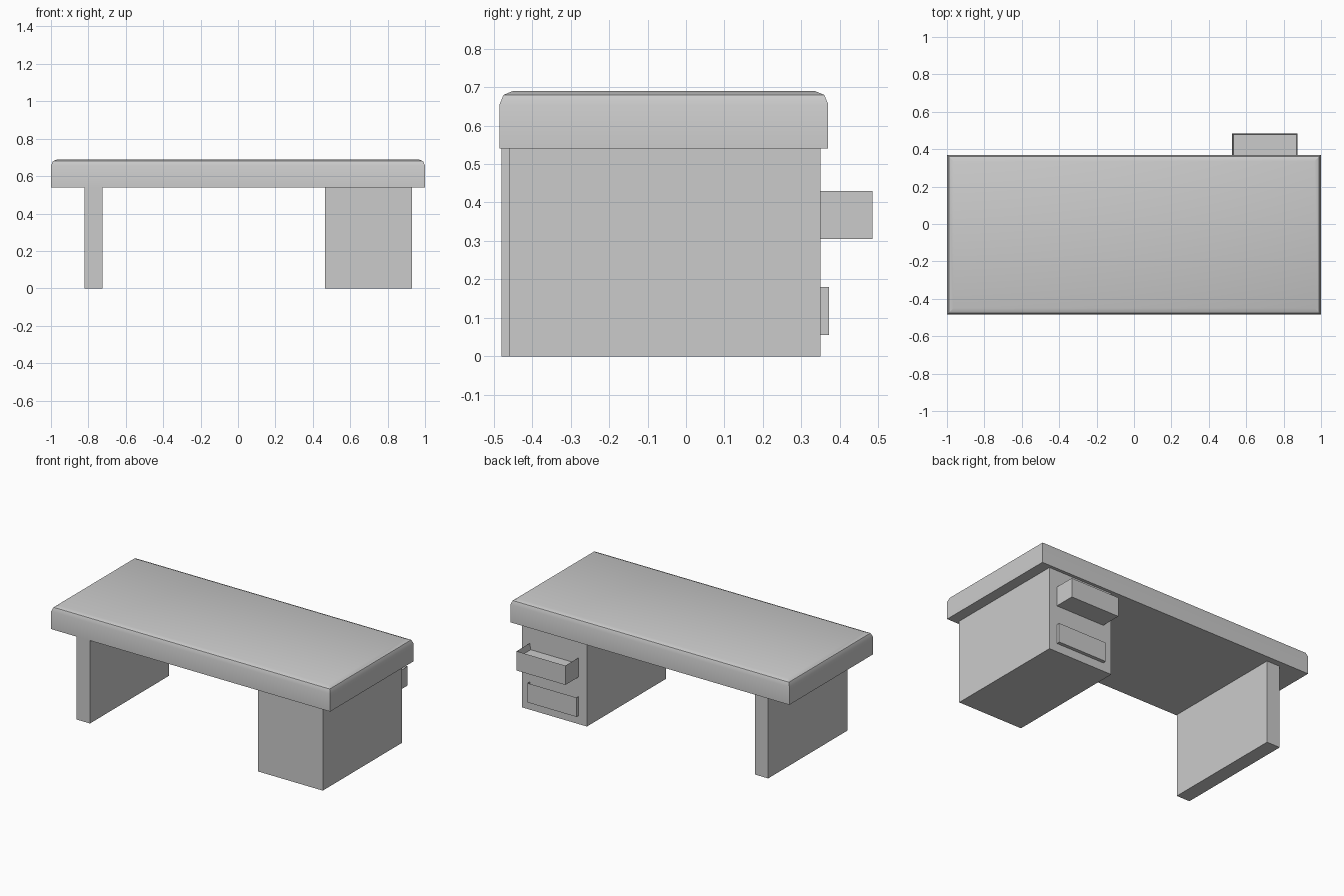
import bpy, bmesh, math
from mathutils import Vector

default = bpy.data.objects.get("Cube")
if default:
    bpy.data.objects.remove(default, do_unlink=True)

# One plain grey for the whole desk
grey = bpy.data.materials.new("desk_grey")
grey.use_nodes = True
grey.diffuse_color = (0.6, 0.6, 0.6, 1)
grey.node_tree.nodes["Principled BSDF"].inputs["Base Color"].default_value = (0.6, 0.6, 0.6, 1)


def box(name, low, high, shape=None):
    """Box between two corners, optionally reshaped by a bmesh function."""
    low, high = Vector(low), Vector(high)
    bm = bmesh.new()
    bmesh.ops.create_cube(bm, size=1)
    for v in bm.verts:
        v.co = (low + high) / 2 + v.co * (high - low)
    if shape:
        bm.normal_update()
        shape(bm)
    mesh = bpy.data.meshes.new(name)
    bm.to_mesh(mesh)
    bm.free()
    mesh.materials.append(grey)
    obj = bpy.data.objects.new(name, mesh)
    bpy.context.collection.objects.link(obj)
    return obj


def top_face(bm):
    return max(bm.faces, key=lambda f: f.calc_center_median().z)


def round_top(bm):
    bmesh.ops.bevel(bm, geom=list(top_face(bm).edges), offset=0.035,
                    segments=2, profile=0.5, affect='EDGES')


def hollow(bm):
    face = top_face(bm)
    bmesh.ops.inset_region(bm, faces=[face], thickness=0.01)
    bmesh.ops.translate(bm, verts=face.verts, vec=(0, 0, -0.04))


# Thick desktop with a softened upper rim
desktop = box("desktop", (-1, -0.485, 0.54), (1, 0.37, 0.69), round_top)
for poly in desktop.data.polygons:
    poly.use_smooth = True
desktop.data.set_sharp_from_angle(angle=math.radians(30))

# Supports
box("panel_leg", (-0.82, -0.48, 0), (-0.725, 0.33, 0.54))
box("drawer_pedestal", (0.465, -0.46, 0), (0.93, 0.35, 0.54))

# Open-topped drawers: upper one pulled out, lower one nearly shut
for name, bottom, front in (("upper_drawer", 0.305, 0.485), ("lower_drawer", 0.055, 0.372)):
    box(name, (0.525, 0.3, bottom), (0.875, front, bottom + 0.125), hollow)
